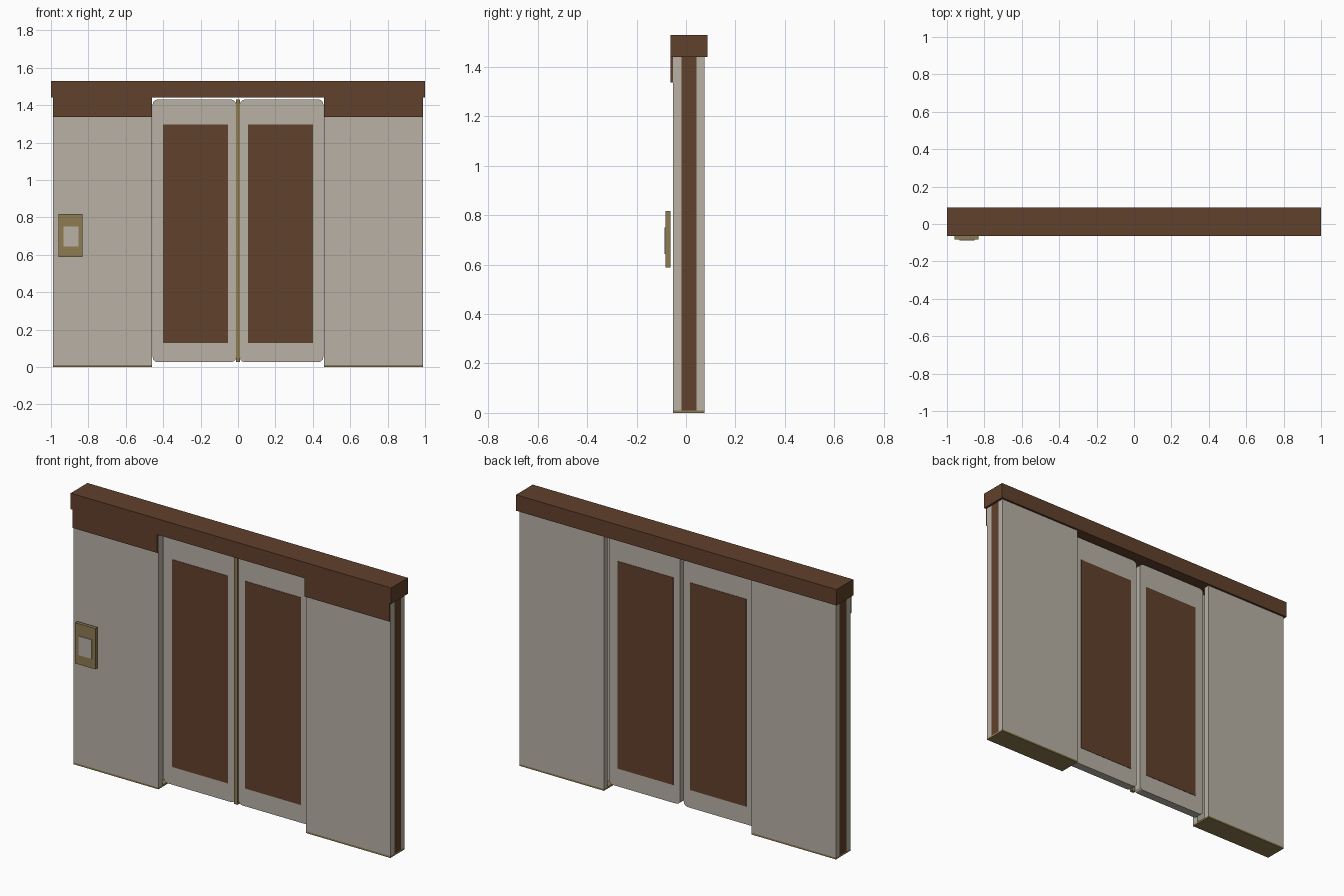
import bpy, bmesh

if "Cube" in bpy.data.objects:
    bpy.data.objects.remove(bpy.data.objects["Cube"])


def material(name, rgb):
    m = bpy.data.materials.new(name)
    m.diffuse_color = (*rgb, 1)
    m.use_nodes = True
    m.node_tree.nodes["Principled BSDF"].inputs["Base Color"].default_value = m.diffuse_color
    return m


STONE = material("warm_grey", (0.48, 0.44, 0.375))
BROWN = material("dark_brown", (0.12, 0.052, 0.025))
BRASS = material("brass", (0.27, 0.20, 0.083))


def box(name, x, y, z, mat, corner=0.0):
    """Box from (min, max) ranges; corner rounds the edges running along y."""
    x = sorted(x)
    bm = bmesh.new()
    bmesh.ops.create_cube(bm, size=1)
    for v in bm.verts:
        v.co = [r[0] if c < 0 else r[1] for c, r in zip(v.co, (x, y, z))]
    if corner:
        edges = [e for e in bm.edges
                 if abs(e.verts[0].co.y - e.verts[1].co.y) > 1e-5]
        bmesh.ops.bevel(bm, geom=edges, offset=corner, segments=3,
                        profile=0.5, affect='EDGES')
    me = bpy.data.meshes.new(name)
    bm.to_mesh(me)
    bm.free()
    me.materials.append(mat)
    ob = bpy.data.objects.new(name, me)
    bpy.context.collection.objects.link(ob)
    return ob


# Header beam across the top
box("header", (-1, 1), (-0.063, 0.087), (1.44, 1.53), BROWN)

for side, s in (("left", -1), ("right", 1)):
    def span(a, b):
        return (s * a, s * b)

    # Hollow wall pocket: front skin, back skin, end cap, base plate
    wall = span(0.46, 0.988)
    box(side + "_wall_front", wall, (-0.053, -0.018), (0.01, 1.44), STONE)
    box(side + "_wall_back", wall, (0.042, 0.075), (0.01, 1.44), STONE)
    box(side + "_wall_end_cap", span(0.95, 0.988), (-0.018, 0.042), (0.01, 1.44), BROWN)
    box(side + "_wall_base", wall, (-0.053, 0.075), (0, 0.01), BRASS)
    # Drop-down fascia below the header
    box(side + "_fascia", wall, (-0.063, -0.053), (1.337, 1.44), BROWN)

    # Sliding door with window panels on both faces
    box(side + "_door", span(0.011, 0.456), (-0.012, 0.036), (0.026, 1.43), STONE, 0.025)
    for face, y in (("front", (-0.014, -0.011)), ("back", (0.035, 0.038))):
        box(f"{side}_door_window_{face}", span(0.053, 0.402), y, (0.127, 1.297), BROWN)

# Brass strip covering the seam between the doors
box("door_seam_strip", (-0.012, 0.012), (-0.02, -0.004), (0.026, 1.43), BRASS)

# Call panel on the left wall
box("call_plate", (-0.96, -0.832), (-0.082, -0.063), (0.588, 0.818), BRASS)
box("call_button", (-0.934, -0.853), (-0.087, -0.081), (0.643, 0.75), STONE)
